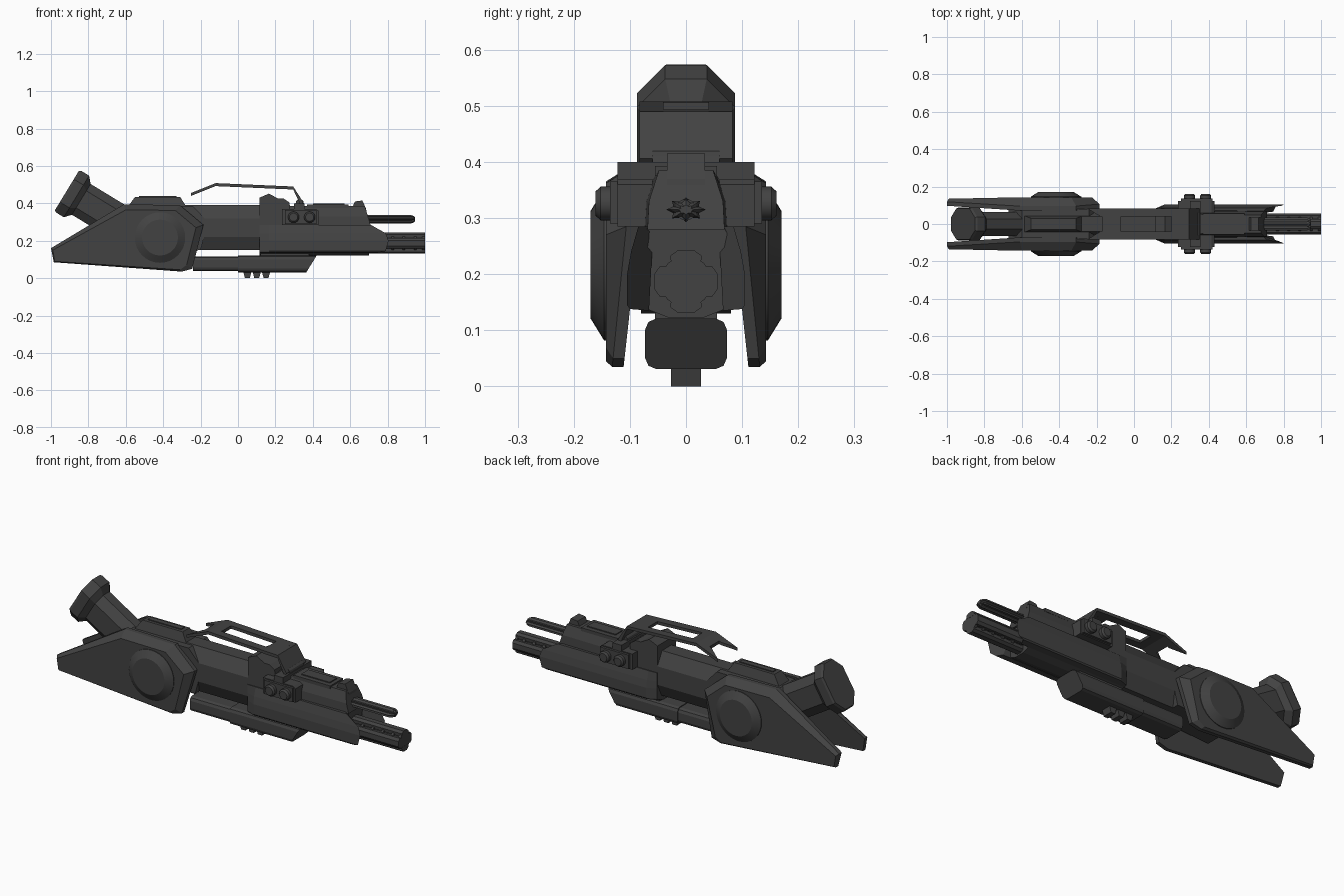
import bpy, bmesh, math

if "Cube" in bpy.data.objects:
    bpy.data.objects.remove(bpy.data.objects["Cube"])

mat = bpy.data.materials.new("dark_metal")
mat.diffuse_color = (0.055, 0.055, 0.055, 1)
mat.use_nodes = True
mat.node_tree.nodes["Principled BSDF"].inputs["Base Color"].default_value = mat.diffuse_color


def finish(name, bm, bevel=0, smooth=False):
    bmesh.ops.recalc_face_normals(bm, faces=bm.faces[:])
    me = bpy.data.meshes.new(name)
    bm.to_mesh(me)
    bm.free()
    me.materials.append(mat)
    ob = bpy.data.objects.new(name, me)
    bpy.context.collection.objects.link(ob)
    if bevel:
        m = ob.modifiers.new("bevel", 'BEVEL')
        m.width, m.segments = bevel, 2
    if smooth:
        bpy.context.view_layer.objects.active = ob
        ob.select_set(True)
        bpy.ops.object.shade_smooth_by_angle(angle=math.radians(25))
        ob.select_set(False)
    return ob


def loft(name, loops, **kw):
    """Skin a series of equal-length loops and cap both ends."""
    bm = bmesh.new()
    rows = [[bm.verts.new(p) for p in lp] for lp in loops]
    n = len(rows[0])
    for a, b in zip(rows, rows[1:]):
        for i in range(n):
            j = (i + 1) % n
            bm.faces.new((a[i], a[j], b[j], b[i]))
    bm.faces.new(rows[0])
    bm.faces.new(rows[-1])
    return finish(name, bm, **kw)


def side_prism(name, xz, y0, y1, **kw):
    return loft(name, [[(x, y, z) for x, z in xz] for y in (y0, y1)], **kw)


def box(name, x0, x1, y0, y1, z0, z1, **kw):
    return side_prism(name, [(x0, z0), (x1, z0), (x1, z1), (x0, z1)], y0, y1, **kw)


def mirror_y(half):
    return half + [(-y, z) for y, z in reversed(half)]


def x_prism(name, yz, x0, x1, **kw):
    return loft(name, [[(x, y, z) for y, z in yz] for x in (x0, x1)], **kw)


def round_y(name, cx, cz, steps, n=24, s=1):
    """Turned part on the y axis: steps are (y, radius)."""
    return loft(name, [[(cx + r * math.cos(2 * math.pi * i / n), s * y,
                         cz + r * math.sin(2 * math.pi * i / n)) for i in range(n)]
                       for y, r in steps], smooth=True)


def round_x(name, cz, steps, n=16, star=0, wide=1):
    """Turned part on the x axis; star deepens every second point, wide stretches y."""
    return loft(name, [[(x, wide * r * (1 - star * (i % 2)) * math.cos(2 * math.pi * i / n),
                         cz + r * (1 - star * (i % 2)) * math.sin(2 * math.pi * i / n))
                        for i in range(n)] for x, r in steps], smooth=not star)


# rear side plates, leaning inward at the top, with chamfered outer faces and round caps
rim = [(-1.0, .16), (-.61, .395), (-.31, .39), (-.185, .285), (-.245, .05), (-.30, .035), (-.985, .085)]
face = [(-.99, .15), (-.60, .365), (-.335, .362), (-.225, .27), (-.275, .07), (-.31, .045), (-.98, .09)]
for s, side in ((1, "left"), (-1, "right")):
    loft("side_plate_" + side, [
        [(x, s * (.115 - .11 * z), z) for x, z in rim],
        [(x, s * (.135 - .10 * z), z) for x, z in rim],
        [(x, s * (.143 - .008 * (x < -.9)), z) for x, z in face]])
    round_y("plate_cap_" + side, -.417, .217, [(.12, .135), (.146, .135), (.17, .096)], 32, s)

# housing between the plates
side_prism("rear_housing", [(-.67, .32), (-.6, .385), (-.24, .385), (-.16, .3), (-.2, .15), (-.52, .13)], -.08, .08)

# rear neck and flared end cup on a tilted axis
octagon = [(.037, 1), (.087, .55), (.087, -.55), (.037, -1), (-.037, -1), (-.087, -.55), (-.087, .55), (-.037, 1)]


def cup_ring(t, k):
    return [(-.915 + .855 * t + .52 * .13 * v * k, y * k,
             .468 - .52 * t + .855 * .13 * v * k) for y, v in octagon]


loft("rear_cup", [cup_ring(0, .95), cup_ring(.012, 1), cup_ring(.06, 1), cup_ring(.09, .74)])
loft("rear_neck", [cup_ring(.08, .74), cup_ring(.42, .74)])

# rear top block with raised rib
loft("rear_top_block", [[(x0, -w, z), (x1, -w, z), (x1, w, z), (x0, w, z)]
                        for x0, x1, w, z in ((-.59, -.275, .045, .38), (-.55, -.31, .03, .435))])
box("rear_top_rib", -.53, -.33, -.014, .014, .43, .44)

# faceted central tube
x_prism("central_tube", mirror_y([(.045, .15), (.08, .22), (.08, .32), (.04, .39)]), -.45, .14)

# front body core and flared side panels
x_prism("front_core", mirror_y([(.03, .122), (.07, .138), (.075, .27), (.06, .3)]), .115, .70)
core = mirror_y([(.078, .28), (.075, .33), (.055, .385)])
loft("front_upper_body", [[(.115, y, z) for y, z in core],
                          [(.71 - (z - .28) * .3, y * .88, z) for y, z in core]])
panel = [(.066, .135, .745), (.10, .138, .76), (.105, .145, .79), (.105, .20, .805),
         (.098, .24, .79), (.085, .285, .71), (.058, .285, .68)]
for s, side in ((1, "left"), (-1, "right")):
    loft("front_panel_" + side, [[(.115, s * min(y, .083), z) for y, z, x in panel],
                                 [(.165, s * y, z) for y, z, x in panel],
                                 [(x, s * y, z) for y, z, x in panel]])
    # sensor boxes with paired lenses
    side_prism("sensor_box_" + side, [(.235, .285), (.43, .285), (.43, .36), (.415, .37), (.235, .37)],
               s * .06, s * .122)
    box("sensor_face_" + side, .25, .42, s * .12, s * .135, .29, .365)
    for i, x in enumerate((.297, .383)):
        round_y(f"lens_{side}_{i}", x, .326, [(.13, .03), (.152, .03), (.161, .022)], 16, s)

# axle and clamp over the sensors
box("sensor_axle", .30, .355, -.122, .122, .365, .40)
round_y("axle_pin", .33, .40, [(-.06, .022), (.06, .022)], 12)

# receiver hump, top rail and front sight
side_prism("receiver_hump", [(.115, .28), (.115, .43), (.165, .452), (.215, .425), (.245, .425),
                             (.275, .405), (.29, .28)], -.08, .08)
box("top_rail", .37, .59, -.055, .055, .375, .393)
box("top_rail_strip", .40, .57, -.03, .03, .39, .398)
side_prism("front_sight", [(.61, .375), (.625, .41), (.665, .415), (.685, .37), (.69, .33), (.61, .33)], -.034, .034)

# carry handle: two bent rails joined by two bridges, notched at the back
path = [(-.25, .44), (-.12, .492), (.295, .474), (.335, .39)]


def handle_strip(name, pts, y0, y1, notch=0):
    rows = []
    for i, (x, z) in enumerate(pts):
        xi = x + (notch if i == 0 else 0)
        zi = z + (notch * .4 if i == 0 else 0)
        dx = .014 if z < .42 else 0
        rows.append([(x, y1, z), (xi, y0, zi), (xi + dx, y0, zi + .016), (x + dx, y1, z + .016)])
    loft(name, rows)


for s, side in ((1, "left"), (-1, "right")):
    handle_strip("handle_rail_" + side, path, s * .04, s * .083, .07)
handle_strip("handle_rear_bridge", [(-.17, .472), (-.12, .492), (-.07, .49)], -.04, .04)
handle_strip("handle_front_bridge", [(.2, .478), (.295, .474), (.335, .39)], -.04, .04)

# upper finned barrel, wider than tall
round_x("upper_barrel", .315, [(.66, .02), (.69, .022), (.925, .022), (.94, .017), (.947, .009)], 16, .3, 1.6)
round_x("upper_barrel_core", .315, [(.66, .019), (.935, .019)], 16)

# lower slotted barrel: core, four bars and joining rings
cz = .187
round_x("lower_barrel_core", cz, [(.68, .032), (.985, .032)], 16)
for k in range(4):
    a = k * math.pi / 2
    sec = [(.028, -.026), (.046, -.028), (.056, -.014), (.056, .014), (.046, .028), (.028, .026)]
    x_prism(f"lower_barrel_bar_{k}", [(r * math.cos(a) - t * math.sin(a), cz + r * math.sin(a) + t * math.cos(a))
                                      for r, t in sec], .70, 1.0)
for i, x in enumerate((.76, .82, .88, .94, .985)):
    round_x(f"lower_barrel_ring_{i}", cz, [(x, .046), (x + .014, .046)], 16)

# lower magazine with rounded long edges, sloped nose, and three teeth below
def magazine_ring(x, w, z0, z1, lean=0):
    half = [(w - .02, z0), (w - .006, z0 + .006), (w, z0 + .02), (w, z1 - .02), (w - .006, z1 - .006), (w - .02, z1)]
    return [(x + lean * (z - z0), y, z) for y, z in mirror_y(half)]


loft("magazine_rear", [magazine_ring(-.24, .069, .037, .117), magazine_ring(.005, .069, .037, .117)])
loft("magazine_front", [magazine_ring(.0, .073, .031, .121), magazine_ring(.365, .073, .031, .121, .62)])
box("magazine_mount", .12, .38, -.055, .055, .10, .14)
for i in range(3):
    x = .05 + i * .05
    side_prism(f"magazine_tooth_{i}", [(x - .024, .042), (x - .013, 0), (x + .013, 0), (x + .024, .042)], -.027, .027)
